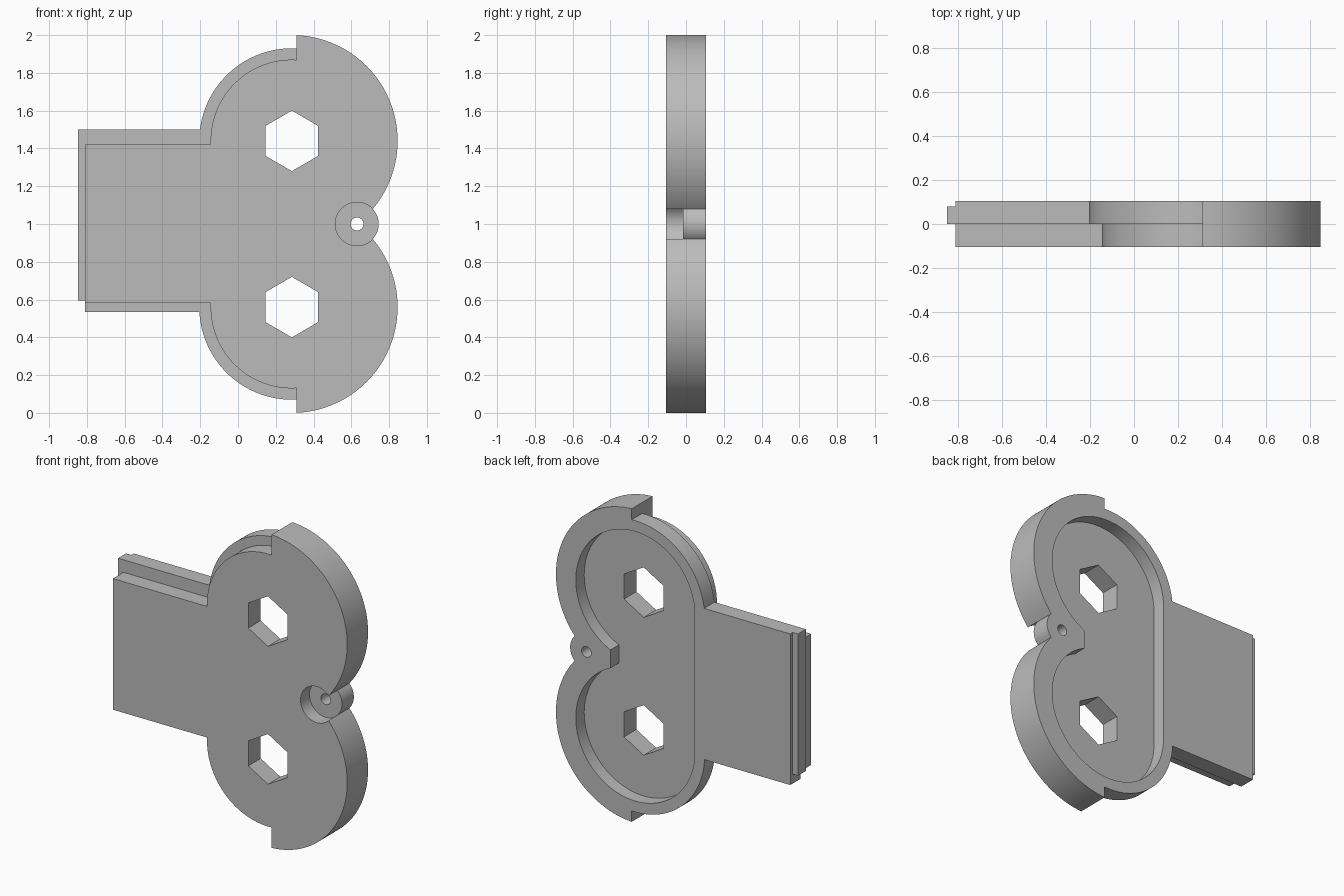
import bpy, bmesh, math
from math import radians, degrees, asin, acos, atan2, cos, sin

cube = bpy.data.objects.get("Cube")
if cube:
    bpy.data.objects.remove(cube, do_unlink=True)

LOBE_X, LOBE_Z = 0.285, 0.56      # lower lobe centre; upper one mirrors about z = 1
BIG_R, STEP_X = 0.56, 0.31
BOSS_X = 0.63
FRONT, BACK = -0.105, 0.105

grey = bpy.data.materials.new("plain grey")
grey.use_nodes = True
grey.diffuse_color = (0.5, 0.5, 0.5, 1)
grey.node_tree.nodes["Principled BSDF"].inputs["Base Color"].default_value = (0.5, 0.5, 0.5, 1)


def arc(cx, cz, r, a0, a1, n=48):
    steps = [radians(a0 + (a1 - a0) * i / n) for i in range(n + 1)]
    return [(cx + r * cos(a), cz + r * sin(a)) for a in steps]


def prism(name, outline, y0, y1):
    """Extrude an x-z outline from y0 to y1."""
    bm = bmesh.new()
    face = bm.faces.new([bm.verts.new((x, y0, z)) for x, z in outline])
    new = bmesh.ops.extrude_face_region(bm, geom=[face])["geom"]
    bmesh.ops.translate(bm, vec=(0, y1 - y0, 0),
                        verts=[v for v in new if isinstance(v, bmesh.types.BMVert)])
    bmesh.ops.recalc_face_normals(bm, faces=bm.faces)
    mesh = bpy.data.meshes.new(name)
    bm.to_mesh(mesh)
    bm.free()
    mesh.materials.append(grey)
    ob = bpy.data.objects.new(name, mesh)
    bpy.context.collection.objects.link(ob)
    return ob


def disc(x, z, r, n=48, turn=0):
    return arc(x, z, r, turn, turn + 360, n)[:-1]


def rect(x0, x1, z0, z1):
    return [(x0, z0), (x1, z0), (x1, z1), (x0, z1)]


def combine(target, other, operation):
    mod = target.modifiers.new("combine", "BOOLEAN")
    mod.operation, mod.object, mod.solver = operation, other, "EXACT"
    bpy.ops.object.select_all(action="DESELECT")
    bpy.context.view_layer.objects.active = target
    target.select_set(True)
    bpy.ops.object.modifier_apply(modifier=mod.name)
    bpy.data.objects.remove(other, do_unlink=True)


def half_outline(r, z_edge):
    """Lower half of a plate: tab edge, narrow arc, step, wide arc up to the cusp."""
    drop = max(0, LOBE_Z - z_edge)
    a0 = 180 + degrees(asin(drop / r))
    pts = [(-0.81, z_edge)]
    if z_edge > LOBE_Z:
        pts.append((LOBE_X - r, z_edge))
    gap = STEP_X - LOBE_X
    pts += arc(LOBE_X, LOBE_Z, r, a0, 270 + degrees(asin(gap / r)))
    rise = 1 - LOBE_Z
    cusp = atan2(rise, math.sqrt(BIG_R ** 2 - rise ** 2))
    pts += arc(LOBE_X, LOBE_Z, BIG_R, 270 + degrees(asin(gap / BIG_R)), 360 + degrees(cusp), 72)
    return pts


def flip(pts):
    return [(x, 2 - z) for x, z in reversed(pts)]


def plate(name, r, z_low, z_high, y0, y1):
    low, high = half_outline(r, z_low), half_outline(r, 2 - z_high)
    return prism(name, low + flip(high)[1:], y0, y1)


# stepped body: narrow front plate, wider back plate, end tongue
body = plate("cover_plate", 0.43, 0.583, 1.42, FRONT, 0)
combine(body, plate("back_plate", 0.49, 0.535, 1.5, 0, BACK), "UNION")
combine(body, prism("tongue", rect(-0.847, -0.79, 0.595, 1.5), 0, 0.08), "UNION")

# pocket in the back, leaving a blunt island around the screw boss
POCKET_R, ISLAND_X = 0.42, 0.46
end = 360 + degrees(acos((ISLAND_X - LOBE_X) / POCKET_R))
pocket = arc(LOBE_X, LOBE_Z, POCKET_R, 180, end, 72)
combine(body, prism("pocket", pocket + flip(pocket), 0.02, 0.2), "DIFFERENCE")

# screw boss with counterbore and through hole
combine(body, prism("counterbore", disc(BOSS_X, 1, 0.115), -0.2, -0.015), "DIFFERENCE")
combine(body, prism("boss", disc(BOSS_X, 1, 0.115), -0.015, BACK), "UNION")
combine(body, prism("screw_hole", disc(BOSS_X, 1, 0.034, 32), -0.2, 0.2), "DIFFERENCE")

# hexagonal holes
for z in (LOBE_Z, 2 - LOBE_Z):
    combine(body, prism("hex_hole", disc(LOBE_X, z, 0.16, 6, 30), -0.2, 0.2), "DIFFERENCE")

bpy.ops.object.select_all(action="DESELECT")
body.select_set(True)
bpy.context.view_layer.objects.active = body
bpy.ops.object.shade_smooth_by_angle(angle=radians(30))
